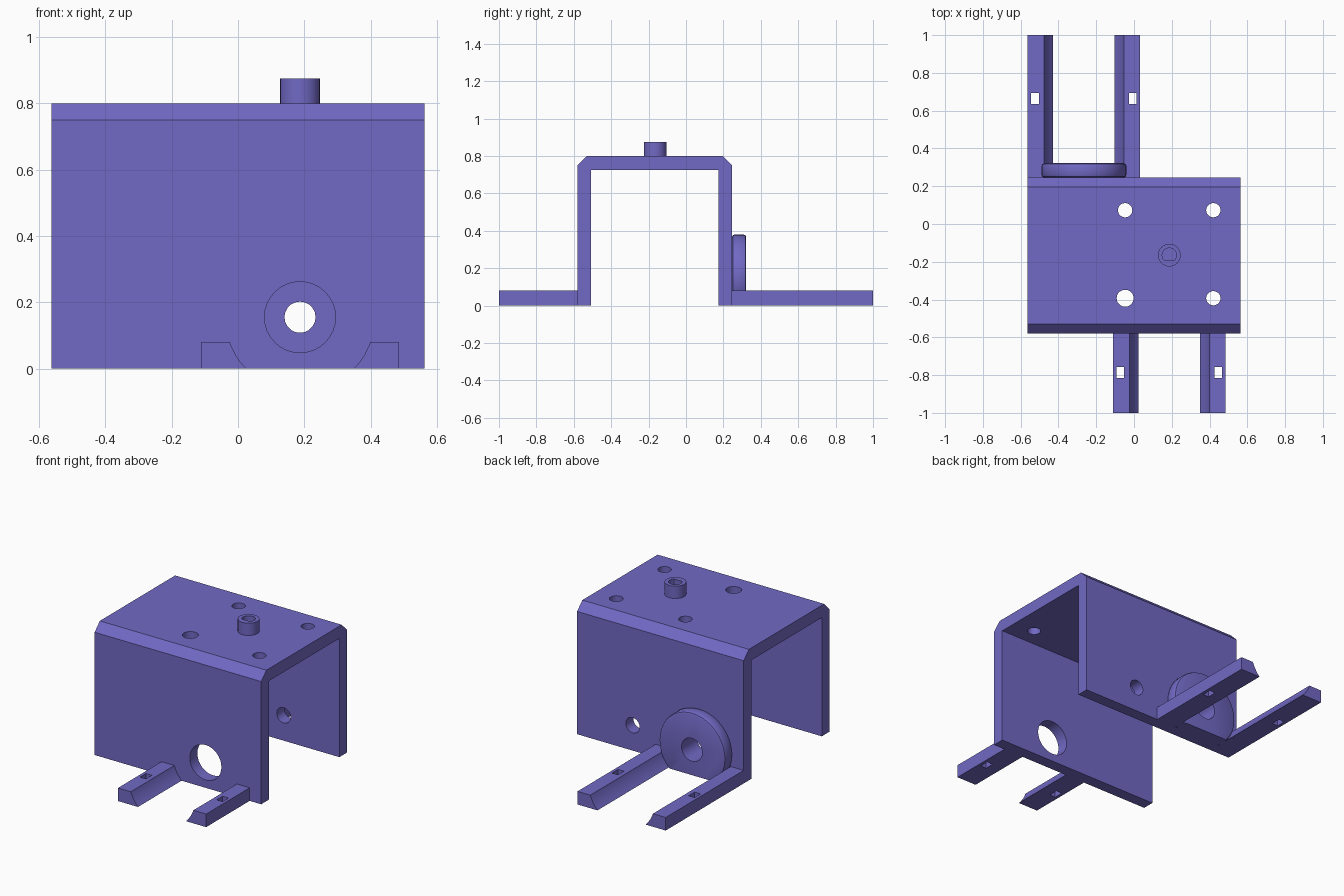
import bpy, bmesh, math
from mathutils import Matrix

cube = bpy.data.objects.get("Cube")
if cube:
    bpy.data.objects.remove(cube, do_unlink=True)

violet = bpy.data.materials.new("violet plastic")
violet.use_nodes = True
colour = (0.165, 0.141, 0.552, 1)
violet.diffuse_color = colour
violet.node_tree.nodes["Principled BSDF"].inputs["Base Color"].default_value = colour


def finish(name, bm):
    bmesh.ops.recalc_face_normals(bm, faces=bm.faces)
    mesh = bpy.data.meshes.new(name)
    bm.to_mesh(mesh)
    bm.free()
    obj = bpy.data.objects.new(name, mesh)
    obj.data.materials.append(violet)
    bpy.context.collection.objects.link(obj)
    return obj


def box(name, x, y, z):
    bm = bmesh.new()
    bmesh.ops.create_cube(bm, size=1)
    for v in bm.verts:
        for i, (lo, hi) in enumerate((x, y, z)):
            v.co[i] = hi if v.co[i] > 0 else lo
    return finish(name, bm)


def cylinder(name, centre, radius, length, axis="Z", sides=32):
    bm = bmesh.new()
    turn = Matrix.Rotation(math.pi / 2, 4, "X") if axis == "Y" else Matrix()
    bmesh.ops.create_cone(bm, cap_ends=True, segments=sides, radius1=radius, radius2=radius,
                          depth=length, matrix=Matrix.Translation(centre) @ turn)
    return finish(name, bm)


def activate(obj):
    bpy.ops.object.select_all(action="DESELECT")
    obj.select_set(True)
    bpy.context.view_layer.objects.active = obj


def cut(obj, *cutters):
    activate(obj)
    for cutter in cutters:
        mod = obj.modifiers.new("cut", "BOOLEAN")
        mod.operation = "DIFFERENCE"
        mod.solver = "EXACT"
        mod.object = cutter
        bpy.ops.object.modifier_apply(modifier=mod.name)
        bpy.data.objects.remove(cutter, do_unlink=True)


def smooth(obj):
    activate(obj)
    bpy.ops.object.shade_smooth_by_angle(angle=math.radians(30))


HALF = 0.563
FRONT, BACK = -0.58, 0.247
AXLE_Z = 0.155
FRONT_X, BACK_X = 0.187, -0.265
WHEEL_R = 0.225

# U-shaped housing with chamfered shoulders
profile = [(FRONT, 0), (FRONT, 0.75), (FRONT + 0.05, 0.8), (BACK - 0.05, 0.8), (BACK, 0.75),
           (BACK, 0), (0.174, 0), (0.174, 0.725), (-0.507, 0.725), (-0.507, 0)]
bm = bmesh.new()
face = bm.faces.new([bm.verts.new((-HALF, y, z)) for y, z in profile])
grown = bmesh.ops.extrude_face_region(bm, geom=[face])["geom"]
bmesh.ops.translate(bm, vec=(2 * HALF, 0, 0),
                    verts=[g for g in grown if isinstance(g, bmesh.types.BMVert)])
housing = finish("housing", bm)

# Axle holes in the walls and screw holes in the roof
cut(housing,
    cylinder("cutter", (FRONT_X, -0.54, AXLE_Z), 0.107, 0.2, "Y"),
    cylinder("cutter", (FRONT_X, 0.21, AXLE_Z), 0.047, 0.2, "Y", 20),
    cylinder("cutter", (BACK_X, 0.21, AXLE_Z), 0.07, 0.2, "Y", 24))
for x in (-0.047, 0.42):
    for y in (-0.393, 0.073):
        radius = 0.045 if x < 0 and y < 0 else 0.038
        cut(housing, cylinder("cutter", (x, y, 0.76), radius, 0.2, sides=20))
smooth(housing)

# Peg on the roof with a D-shaped socket
peg = cylinder("roof_peg", (FRONT_X, -0.165, 0.8365), 0.06, 0.077)
socket = cylinder("cutter", (FRONT_X, -0.165, 0.85), 0.038, 0.09, sides=24)
cut(socket, box("flat_cutter", (0, 0.4), (-0.3, -0.19), (0.7, 1)))
cut(peg, socket)
smooth(peg)

# Bearing ring on the back wall, trimmed flat at the base
ring = cylinder("bearing_ring", (BACK_X, BACK + 0.037, AXLE_Z), WHEEL_R, 0.076, "Y", 40)
activate(ring)
bevel = ring.modifiers.new("rim", "BEVEL")
bevel.width = 0.015
bevel.segments = 2
bpy.ops.object.modifier_apply(modifier=bevel.name)
cut(ring,
    cylinder("cutter", (BACK_X, 0.28, AXLE_Z), 0.07, 0.3, "Y", 24),
    box("cutter", (-1, 1), (0, 1), (-0.5, 0)))
smooth(ring)

# Slotted arms, hollowed along the inside to clear a wheel
for place, cx, y0, y1, slot_y in (("front", FRONT_X, -1, FRONT, -0.785),
                                  ("back", BACK_X, BACK, 1, 0.665)):
    for side, s in (("right", -1), ("left", 1)):
        xs = sorted((cx + s * 0.1, cx + s * 0.298))
        arm = box(f"{place}_{side}_arm", xs, (y0, y1), (0, 0.08))
        slot_x = cx + s * 0.259
        cut(arm,
            cylinder("cutter", (cx, (y0 + y1) / 2, AXLE_Z), WHEEL_R, 1.2, "Y", 48),
            box("cutter", (slot_x - 0.02, slot_x + 0.02),
                (slot_y - 0.029, slot_y + 0.029), (-0.1, 0.2)))
        smooth(arm)
